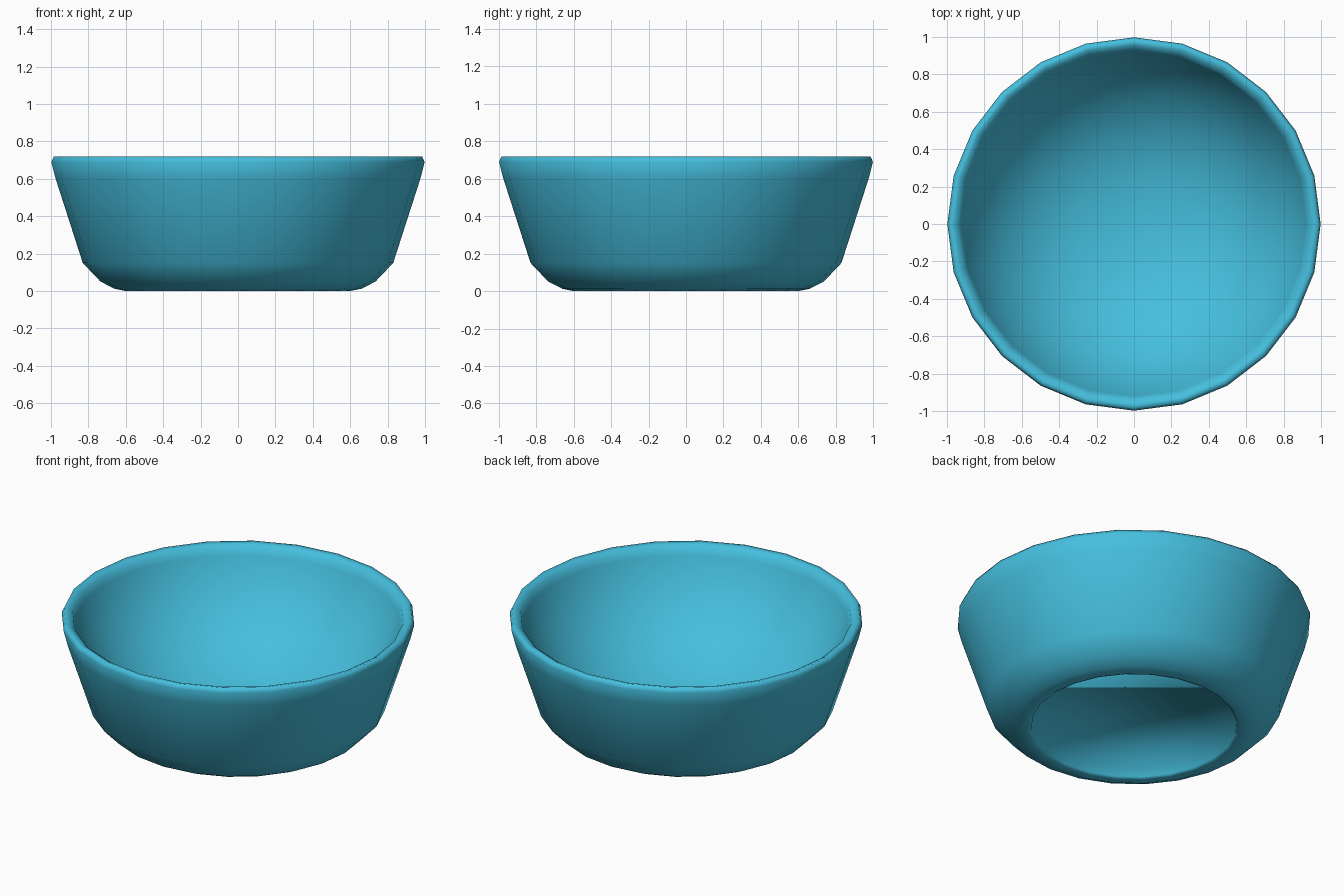
import bpy, bmesh
from math import cos, sin, pi, tau

if "Cube" in bpy.data.objects:
    bpy.data.objects.remove(bpy.data.objects["Cube"])

SIDES = 24

# Outer section (radius, height): recessed foot, curved base, wall, rim
outer = [
    (0.575, 0.06), (0.58, 0.01), (0.60, 0.0),
    (0.66, 0.012), (0.735, 0.05), (0.83, 0.15), (0.975, 0.60), (0.998, 0.69),
    (0.985, 0.718), (0.96, 0.712),
]
# Round hollow, a little flatter than a sphere in the middle
FLOOR, DEPTH, LIP, POWER, STEPS = 0.08, 1.08, 0.935, 2.3, 9


def hollow(k):
    r = LIP * sin(pi / 2 * k / STEPS) if k else 0.0
    return r, FLOOR + DEPTH * (1 - (1 - r ** POWER) ** (1 / POWER))


inner = [hollow(k) for k in range(STEPS, -1, -1)]


def lathe(name, points, sides):
    """Revolve a section around z: flat cap at the start, pole at the end."""
    bm = bmesh.new()
    rings = []
    for r, z in points:
        n = 1 if r == 0 else sides
        rings.append([bm.verts.new((r * cos(tau * i / sides), r * sin(tau * i / sides), z))
                      for i in range(n)])
    bm.faces.new(rings[0])
    for a, b in zip(rings, rings[1:]):
        for i in range(sides):
            j = (i + 1) % sides
            quad = [a[i % len(a)], a[j % len(a)], b[j % len(b)], b[i % len(b)]]
            bm.faces.new(list(dict.fromkeys(quad)))
    bmesh.ops.recalc_face_normals(bm, faces=bm.faces)
    for f in bm.faces:
        f.smooth = True
    mesh = bpy.data.meshes.new(name)
    bm.to_mesh(mesh)
    bm.free()
    obj = bpy.data.objects.new(name, mesh)
    bpy.context.collection.objects.link(obj)
    return obj


# Bowl
bowl = lathe("bowl", outer + inner, SIDES)
blue = bpy.data.materials.new("bowl_blue")
blue.diffuse_color = (0.06, 0.52, 0.73, 1.0)
blue.use_nodes = True
blue.node_tree.nodes["Principled BSDF"].inputs["Base Color"].default_value = blue.diffuse_color
bowl.data.materials.append(blue)
